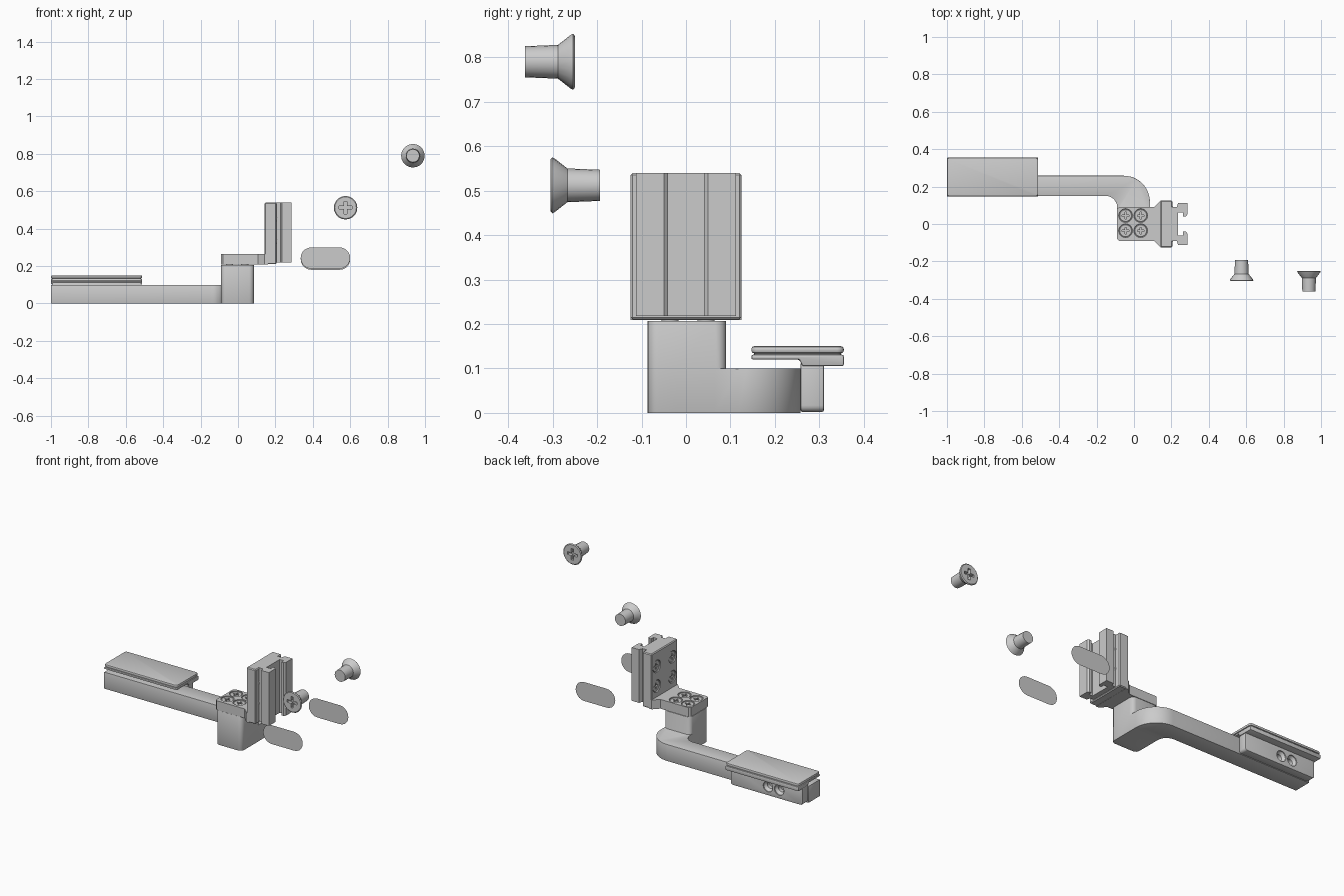
import bpy, bmesh, math
from mathutils import Vector, Matrix

if "Cube" in bpy.data.objects:
    bpy.data.objects.remove(bpy.data.objects["Cube"])

def make(name, bm):
    bmesh.ops.recalc_face_normals(bm, faces=bm.faces)
    me = bpy.data.meshes.new(name)
    bm.to_mesh(me)
    bm.free()
    ob = bpy.data.objects.new(name, me)
    bpy.context.collection.objects.link(ob)
    return ob

def prism(name, pts, a, b, axis='Z'):
    """Extrude a 2D profile: Z uses (x, y), X uses (y, z), Y uses (x, z)."""
    put = {'Z': lambda p, h: (p[0], p[1], h),
           'X': lambda p, h: (h, p[0], p[1]),
           'Y': lambda p, h: (p[0], h, p[1])}[axis]
    bm = bmesh.new()
    lo = [bm.verts.new(put(p, a)) for p in pts]
    if a == b:
        bm.faces.new(lo)
        return make(name, bm)
    hi = [bm.verts.new(put(p, b)) for p in pts]
    bm.faces.new(lo[::-1])
    bm.faces.new(hi)
    n = len(pts)
    for i in range(n):
        bm.faces.new((lo[i], lo[(i + 1) % n], hi[(i + 1) % n], hi[i]))
    return make(name, bm)

def lathe(name, prof, seg=20):
    """Closed turned solid from (radius, z) rings."""
    bm = bmesh.new()
    rings = [[bm.verts.new((r * math.cos(2 * math.pi * i / seg), r * math.sin(2 * math.pi * i / seg), z))
              for i in range(seg)] for r, z in prof]
    for a, b in zip(rings, rings[1:]):
        for i in range(seg):
            bm.faces.new((a[i], a[(i + 1) % seg], b[(i + 1) % seg], b[i]))
    bm.faces.new(rings[0])
    bm.faces.new(rings[-1])
    return make(name, bm)

def apply_mod(ob, mod):
    bpy.context.view_layer.objects.active = ob
    bpy.ops.object.modifier_apply(modifier=mod.name)

def bevel(ob, w, seg=2):
    m = ob.modifiers.new('bevel', 'BEVEL')
    m.width, m.segments, m.angle_limit = w, seg, math.radians(40)
    apply_mod(ob, m)

def boolean(ob, other, op='DIFFERENCE'):
    m = ob.modifiers.new('bool', 'BOOLEAN')
    m.object, m.operation, m.solver = other, op, 'EXACT'
    bpy.context.view_layer.update()
    apply_mod(ob, m)
    bpy.data.objects.remove(other)

def smooth(ob):
    bpy.ops.object.select_all(action='DESELECT')
    ob.select_set(True)
    bpy.context.view_layer.objects.active = ob
    bpy.ops.object.shade_smooth_by_angle(angle=math.radians(30))

def place(ob, loc, out, s=1.0):
    """Turn local +z (screw head side) towards 'out'."""
    rot = Vector(out).to_track_quat('Z', 'Y').to_matrix().to_4x4()
    ob.matrix_world = Matrix.Translation(loc) @ rot @ Matrix.Scale(s, 4)

def arc(cx, cy, r, a0, a1, n=10):
    return [(cx + r * math.cos(math.radians(a0 + (a1 - a0) * i / n)),
             cy + r * math.sin(math.radians(a0 + (a1 - a0) * i / n))) for i in range(n + 1)]

def rrect(x0, x1, y0, y1, r, n=4):
    return (arc(x1 - r, y1 - r, r, 0, 90, n) + arc(x0 + r, y1 - r, r, 90, 180, n)
            + arc(x0 + r, y0 + r, r, 180, 270, n) + arc(x1 - r, y0 + r, r, 270, 360, n))

# Countersunk screw with a cross recess
screw = lathe('loose_screw_front', [(0.058, 0), (0.063, -0.004), (0.06, -0.01),
                                    (0.038, -0.038), (0.035, -0.112)])
w, l = 0.008, 0.034
cross = [(w, w), (w, l), (-w, l), (-w, w), (-l, w), (-l, -w),
         (-w, -w), (-w, -l), (w, -l), (w, -w), (l, -w), (l, w)]
boolean(screw, prism('cross_cutter', cross, -0.02, 0.02))
smooth(screw)

def add_screw(name, loc, out, s):
    ob = bpy.data.objects.new(name, screw.data)
    bpy.context.collection.objects.link(ob)
    place(ob, loc, out, s)

def sink(ob, loc, out, r, depth):
    """Countersunk hole."""
    c = lathe('hole_cutter', [(r, 0.02), (r, -0.006), (r * 0.6, -0.022), (r * 0.6, -depth)])
    place(c, loc, out)
    boolean(ob, c)

# Two loose screws and two loose flat pads
place(screw, (0.575, -0.305, 0.512), (0, -1, 0))
add_screw('loose_screw_back', (0.935, -0.25, 0.79), (0, 1, 0), 1)
for name, y, z in (('loose_sticker_front', -0.239, 0.243), ('loose_sticker_back', 0.197, 0.237)):
    prism(name, arc(0.543, z, 0.057, -90, 90) + arc(0.392, z, 0.057, 90, 270), y, y, 'Y')

# Arm with its elbow, joined to the upright post
arm_pts = ([(-1, 0.15), (-0.15, 0.15)] + arc(-0.15, 0.09, 0.06, 90, 0, 6) + [(-0.09, -0.02), (0.085, -0.02)]
           + arc(-0.055, 0.118, 0.14, 0, 90, 12) + [(-1, 0.258)])
arm = prism('arm', arm_pts, 0, 0.1)
boolean(arm, prism('post', rrect(-0.09, 0.085, -0.087, 0.09, 0.025), 0, 0.207), 'UNION')
bevel(arm, 0.005)

# Side flange under the finger pad
flange = prism('pad_flange', rrect(-0.995, -0.515, 0.002, 0.115, 0.015), 0.258, 0.31, 'Y')
bevel(flange, 0.004)
for x in (-0.84, -0.765):
    sink(flange, (x, 0.31, 0.055), (0, 1, 0), 0.032, 0.045)
smooth(flange)

# Finger pad: stepped lower plate and inset top layer
lower = prism('pad_plate', [(0.147, 0.12), (0.255, 0.12), (0.262, 0.105), (0.355, 0.105),
                            (0.355, 0.131), (0.147, 0.131)], -1, -0.512, 'X')
bevel(lower, 0.004)
core = prism('pad_seam', rrect(-0.994, -0.518, 0.153, 0.349, 0.01), 0.128, 0.138)
top = prism('pad_top', rrect(-1, -0.512, 0.147, 0.355, 0.015), 0.134, 0.15)
bevel(top, 0.006)

# Horizontal bracket plate, flaring into the upright rail
half = [(0.16, 0.125), (0.142, 0.125), (0.108, 0.09), (-0.08, 0.09), (-0.09, 0.08)]
plate = prism('bracket_plate', half + [(x, -y) for x, y in half[::-1]], 0.209, 0.265)
for x in (-0.045, 0.036):
    for y in (-0.036, 0.045):
        sink(plate, (x, y, 0.265), (0, 0, 1), 0.037, 0.05)
        add_screw('plate_screw', (x, y, 0.261), (0, 0, 1), 0.54)
smooth(plate)

# Upright backing plate with four screws
back = prism('upright_plate', [(0.143, -0.125), (0.205, -0.125), (0.205, 0.125), (0.143, 0.125)], 0.21, 0.54)
bevel(back, 0.005, 1)
for z in (0.33, 0.45):
    for y in (-0.075, 0.075):
        sink(back, (0.143, y, z), (-1, 0, 0), 0.037, 0.05)
        add_screw('upright_screw', (0.147, y, z), (-1, 0, 0), 0.54)
smooth(back)

# Slotted rail: narrow neck, two prongs with an undercut channel
half = [(0.2, 0.09), (0.228, 0.09), (0.236, 0.112), (0.285, 0.112), (0.285, 0.05), (0.276, 0.04),
        (0.262, 0.04), (0.262, 0.062), (0.235, 0.062)]
prism('slotted_rail', half + [(x, -y) for x, y in half[::-1]], 0.218, 0.54)

for ob in (arm, lower, core, top):
    smooth(ob)
